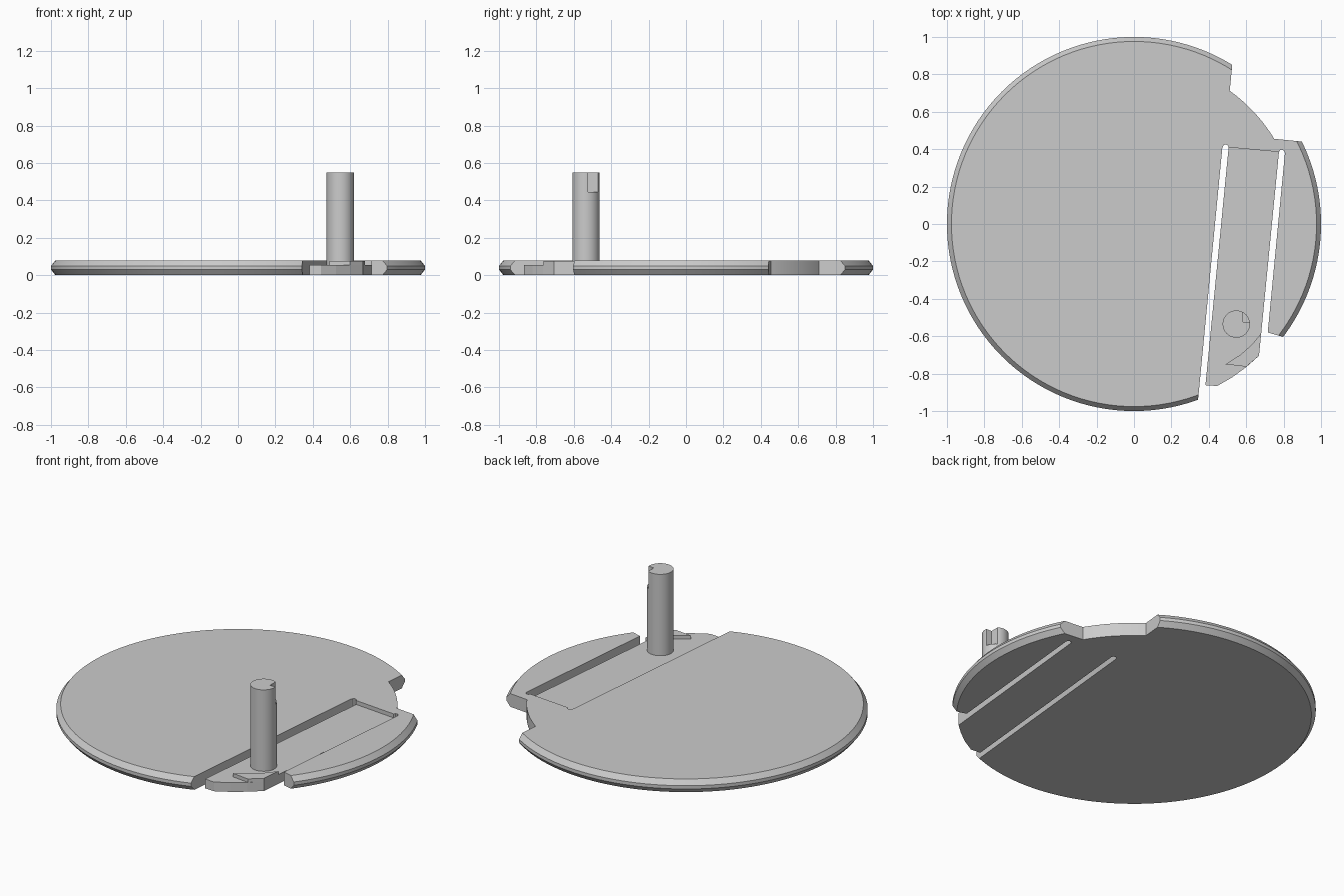
import bpy, bmesh
from math import cos, sin, pi, radians

if "Cube" in bpy.data.objects:
    bpy.data.objects.remove(bpy.data.objects["Cube"])

THICK, TONGUE_TOP = 0.08, 0.056

grey = bpy.data.materials.new("plain grey")
grey.use_nodes = True
colour = (0.6, 0.6, 0.6, 1)
grey.diffuse_color = colour
grey.node_tree.nodes["Principled BSDF"].inputs["Base Color"].default_value = colour


def finish(name, bm):
    bmesh.ops.recalc_face_normals(bm, faces=bm.faces[:])
    mesh = bpy.data.meshes.new(name)
    bm.to_mesh(mesh)
    bm.free()
    mesh.materials.append(grey)
    obj = bpy.data.objects.new(name, mesh)
    bpy.context.collection.objects.link(obj)
    return obj


def arc(radius, start, end, steps, cx=0, cy=0):
    angles = [start + (end - start) * i / steps for i in range(steps + 1)]
    return [(cx + radius * cos(a), cy + radius * sin(a)) for a in angles]


def prism(name, outline, z0, z1):
    bm = bmesh.new()
    face = bm.faces.new([bm.verts.new((x, y, z0)) for x, y in outline])
    ext = bmesh.ops.extrude_face_region(bm, geom=[face])["geom"]
    bmesh.ops.translate(bm, vec=(0, 0, z1 - z0),
                        verts=[v for v in ext if isinstance(v, bmesh.types.BMVert)])
    return finish(name, bm)


def lathe(name, profile, sides):
    bm = bmesh.new()
    rings = [[bm.verts.new((x, y, z)) for x, y in arc(r, 0, 2 * pi, sides)[:-1]]
             for r, z in profile]
    for a, b in zip(rings, rings[1:]):
        for i in range(sides):
            j = (i + 1) % sides
            bm.faces.new((a[i], a[j], b[j], b[i]))
    bm.faces.new(rings[0])
    bm.faces.new(rings[-1])
    return finish(name, bm)


def cut(obj, cutter):
    cutter.hide_render = True
    mod = obj.modifiers.new("cut", "BOOLEAN")
    mod.operation, mod.solver, mod.object = "DIFFERENCE", "EXACT", cutter
    bpy.context.view_layer.objects.active = obj
    bpy.ops.object.modifier_apply(modifier=mod.name)
    bpy.data.objects.remove(cutter)


def smooth(obj):
    bpy.ops.object.select_all(action="DESELECT")
    obj.select_set(True)
    bpy.context.view_layer.objects.active = obj
    bpy.ops.object.shade_smooth_by_angle(angle=radians(30))


# Disc with a bevelled rim
disc = lathe("disc", [(0.976, 0), (1, 0.03), (1, 0.05), (0.976, THICK)], 128)

# Channel with two round-ended slots, open at the front
channel = [(0.327, -1.1), (0.472, 0.405), (0.478, 0.42), (0.488, 0.426),
           (0.5, 0.422), (0.506, 0.41), (0.775, 0.385), (0.781, 0.394),
           (0.79, 0.397), (0.801, 0.393), (0.807, 0.38), (0.715, -0.58),
           (1.1, -0.69), (1.1, -1.1)]
cut(disc, prism("channel_cutter", channel, -0.1, 0.2))

# Stepped notch in the back right rim
notch = arc(0.877, radians(31.3), radians(54.3), 16)
notch += [(0.545, 1.05), (1.05, 1.05), (1.05, 0.425)]
cut(disc, prism("notch_cutter", notch, -0.1, 0.2))
smooth(disc)

# Thin flexible tongue between the slots
tongue = [(0.382, -0.862), (0.445, -0.866), (0.525, -0.82), (0.6, -0.765),
          (0.668, -0.705), (0.68, -0.585), (0.775, 0.385), (0.506, 0.41)]
prism("tongue", tongue, 0, TONGUE_TOP)

# Raised barb at the tongue tip
barb = [(0.49, -0.75), (0.6, -0.763), (0.668, -0.705), (0.68, -0.585),
        (0.63, -0.645), (0.57, -0.698)]
prism("barb", barb, TONGUE_TOP - 0.01, 0.077)

# Upright pin with a small keyway at the top
pin = prism("pin", arc(0.073, 0, 2 * pi, 48, 0.547, -0.535)[:-1], TONGUE_TOP - 0.01, 0.55)
key = [(0.583, -0.525), (0.7, -0.525), (0.7, -0.4), (0.583, -0.4)]
cut(pin, prism("keyway_cutter", key, 0.445, 0.7))
smooth(pin)
